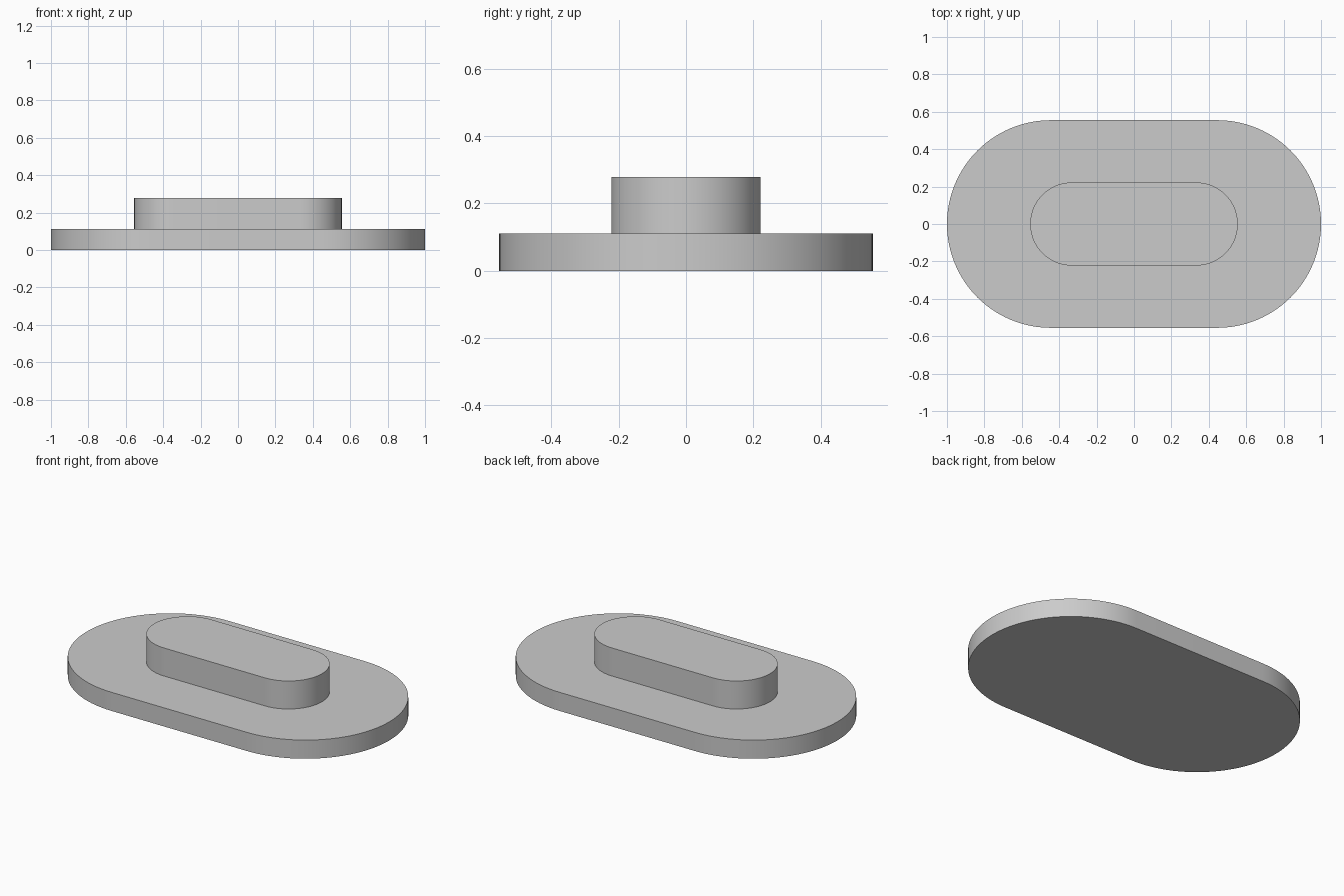
import bpy
import bmesh
import math

cube = bpy.data.objects.get("Cube")
if cube:
    bpy.data.objects.remove(cube, do_unlink=True)

grey = bpy.data.materials.new("light grey")
grey.use_nodes = True
grey.diffuse_color = (0.6, 0.6, 0.6, 1)
grey.node_tree.nodes["Principled BSDF"].inputs["Base Color"].default_value = grey.diffuse_color


def rounded_slab(name, half_length, radius, bottom, top, steps=48):
    """Extrude a slot-shaped outline with semicircular ends."""
    bm = bmesh.new()
    outline = []
    for side in (1, -1):
        for i in range(steps + 1):
            a = math.pi * (i / steps - 0.5)
            x = side * (half_length - radius + radius * math.cos(a))
            outline.append(bm.verts.new((x, side * radius * math.sin(a), bottom)))
    base = bm.faces.new(outline)
    result = bmesh.ops.extrude_face_region(bm, geom=[base], use_keep_orig=True)
    raised = [v for v in result["geom"] if isinstance(v, bmesh.types.BMVert)]
    bmesh.ops.translate(bm, verts=raised, vec=(0, 0, top - bottom))
    bmesh.ops.recalc_face_normals(bm, faces=bm.faces)
    mesh = bpy.data.meshes.new(name)
    bm.to_mesh(mesh)
    bm.free()
    mesh.materials.append(grey)
    obj = bpy.data.objects.new(name, mesh)
    bpy.context.collection.objects.link(obj)
    # Smooth round ends, crisp rims
    bpy.ops.object.select_all(action="DESELECT")
    obj.select_set(True)
    bpy.context.view_layer.objects.active = obj
    bpy.ops.object.shade_smooth_by_angle(angle=math.radians(30))
    return obj


# Wide flat plate, and the narrow raised block seated slightly into it
PLATE_TOP = 0.111
rounded_slab("base_plate", 1.0, 0.555, 0, PLATE_TOP)
rounded_slab("raised_block", 0.555, 0.222, PLATE_TOP - 0.01, 0.278)
